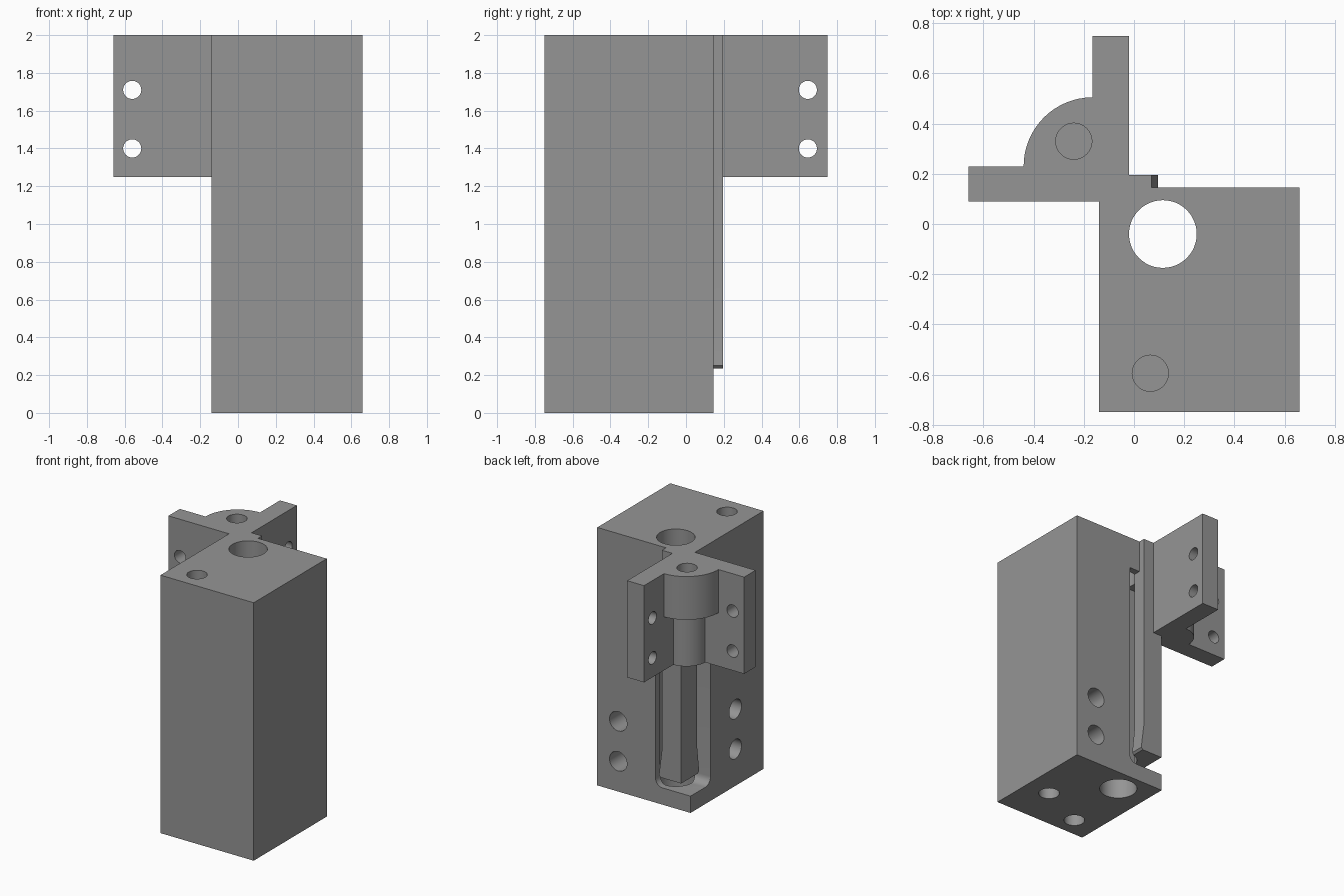
import bpy, bmesh, math
from mathutils import Vector, Matrix

if "Cube" in bpy.data.objects:
    bpy.data.objects.remove(bpy.data.objects["Cube"])

grey = bpy.data.materials.new("plain grey")
grey.diffuse_color = (0.3, 0.3, 0.3, 1)
grey.use_nodes = True
grey.node_tree.nodes["Principled BSDF"].inputs["Base Color"].default_value = grey.diffuse_color


def finish(name, bm):
    bmesh.ops.recalc_face_normals(bm, faces=bm.faces)
    me = bpy.data.meshes.new(name)
    bm.to_mesh(me)
    bm.free()
    me.materials.append(grey)
    ob = bpy.data.objects.new(name, me)
    bpy.context.collection.objects.link(ob)
    return ob


def loft(name, rings):
    """Closed solid through stacked rings of points."""
    bm = bmesh.new()
    loops = [[bm.verts.new(p) for p in r] for r in rings]
    n = len(loops[0])
    bm.faces.new(loops[0])
    bm.faces.new(loops[-1])
    for a, b in zip(loops, loops[1:]):
        for i in range(n):
            j = (i + 1) % n
            bm.faces.new((a[i], a[j], b[j], b[i]))
    return finish(name, bm)


def rect(x0, x1, y0, y1, z):
    return [(x0, y0, z), (x1, y0, z), (x1, y1, z), (x0, y1, z)]


def box(name, x0, x1, y0, y1, z0, z1):
    return loft(name, [rect(x0, x1, y0, y1, z0), rect(x0, x1, y0, y1, z1)])


def rod(name, start, end, r):
    """Cylinder between two points."""
    a, b = Vector(start), Vector(end)
    d = b - a
    rot = d.to_track_quat('Z', 'Y').to_matrix().to_4x4()
    bm = bmesh.new()
    bmesh.ops.create_cone(bm, cap_ends=True, segments=48, radius1=r, radius2=r,
                          depth=d.length, matrix=Matrix.Translation((a + b) / 2) @ rot)
    return finish(name, bm)


def quarter(name, r, z0, z1):
    """Quarter disc in the corner between the two wings, overlapping both."""
    cx, cy, e = -0.165, 0.23, 0.04
    pts = [(cx + e, cy - e), (cx + e, cy + r)]
    pts += [(cx - r * math.sin(t), cy + r * math.cos(t))
            for t in (math.pi / 2 * i / 16 for i in range(17))]
    pts.append((cx - r, cy - e))
    return loft(name, [[(x, y, z) for x, y in pts] for z in (z0, z1)])


def combine(target, tool, op):
    m = target.modifiers.new("join", 'BOOLEAN')
    m.operation, m.object, m.solver = op, tool, 'EXACT'
    bpy.context.view_layer.update()
    dg = bpy.context.evaluated_depsgraph_get()
    me = bpy.data.meshes.new_from_object(target.evaluated_get(dg))
    target.modifiers.clear()
    target.data = me
    bpy.data.objects.remove(tool)


# main block with an open corner pocket, rounded at its floor
block = box("block_with_wings", -0.14, 0.66, -0.75, 0.145, 0, 2)
bm = bmesh.new()
bm.from_mesh(box("tmp", -0.5, 0.16, -0.10, 0.5, 0.13, 1.75).data)
bpy.data.objects.remove(bpy.data.objects["tmp"])
low = [e for e in bm.edges if all(v.co.z < 0.2 for v in e.verts)]
bmesh.ops.bevel(bm, geom=low, offset=0.06, segments=6, profile=0.5, affect='EDGES')
combine(block, finish("pocket", bm), 'DIFFERENCE')

# hanging bar, flared at its foot
bar = loft("bar", [rect(-0.095, 0.08, -0.01, 0.195, 0.235),
                   rect(-0.095, 0.095, -0.025, 0.195, 0.25),
                   rect(-0.095, 0.07, 0.0, 0.195, 0.45),
                   rect(-0.095, 0.07, 0.0, 0.195, 2)])
# two wings, corner boss and the slimmer column under it
for part in (box("wing_left", -0.66, -0.02, 0.09, 0.23, 1.25, 2),
             box("wing_back", -0.165, -0.02, 0.09, 0.75, 1.25, 2),
             quarter("column", 0.16, 1.25, 1.8),
             quarter("boss", 0.275, 1.665, 2)):
    combine(bar, part, 'UNION')
combine(block, bar, 'UNION')

# holes: start, end, radius
holes = [((0.115, -0.04, -0.1), (0.115, -0.04, 2.1), 0.135),
         ((0.065, -0.595, 1.5), (0.065, -0.595, 2.1), 0.072),
         ((0.065, -0.595, -0.1), (0.065, -0.595, 0.5), 0.075),
         ((0.455, -0.415, -0.1), (0.455, -0.415, 0.5), 0.075),
         ((-0.24, 0.33, 1.72), (-0.24, 0.33, 2.1), 0.072)]
for z in (1.40, 1.71):
    holes.append(((-0.56, 0, z), (-0.56, 0.3, z), 0.048))
    holes.append(((-0.3, 0.645, z), (0.1, 0.645, z), 0.048))
for z in (0.235, 0.545):
    holes.append(((0.48, -0.15, z), (0.48, 0.25, z), 0.075))
    holes.append(((-0.25, -0.405, z + 0.05), (0.16, -0.405, z + 0.05), 0.075))
for a, b, r in holes:
    combine(block, rod("hole", a, b, r), 'DIFFERENCE')

block.data.materials.clear()
block.data.materials.append(grey)
bpy.context.view_layer.objects.active = block
block.select_set(True)
bpy.ops.object.shade_smooth_by_angle(angle=math.radians(30))
